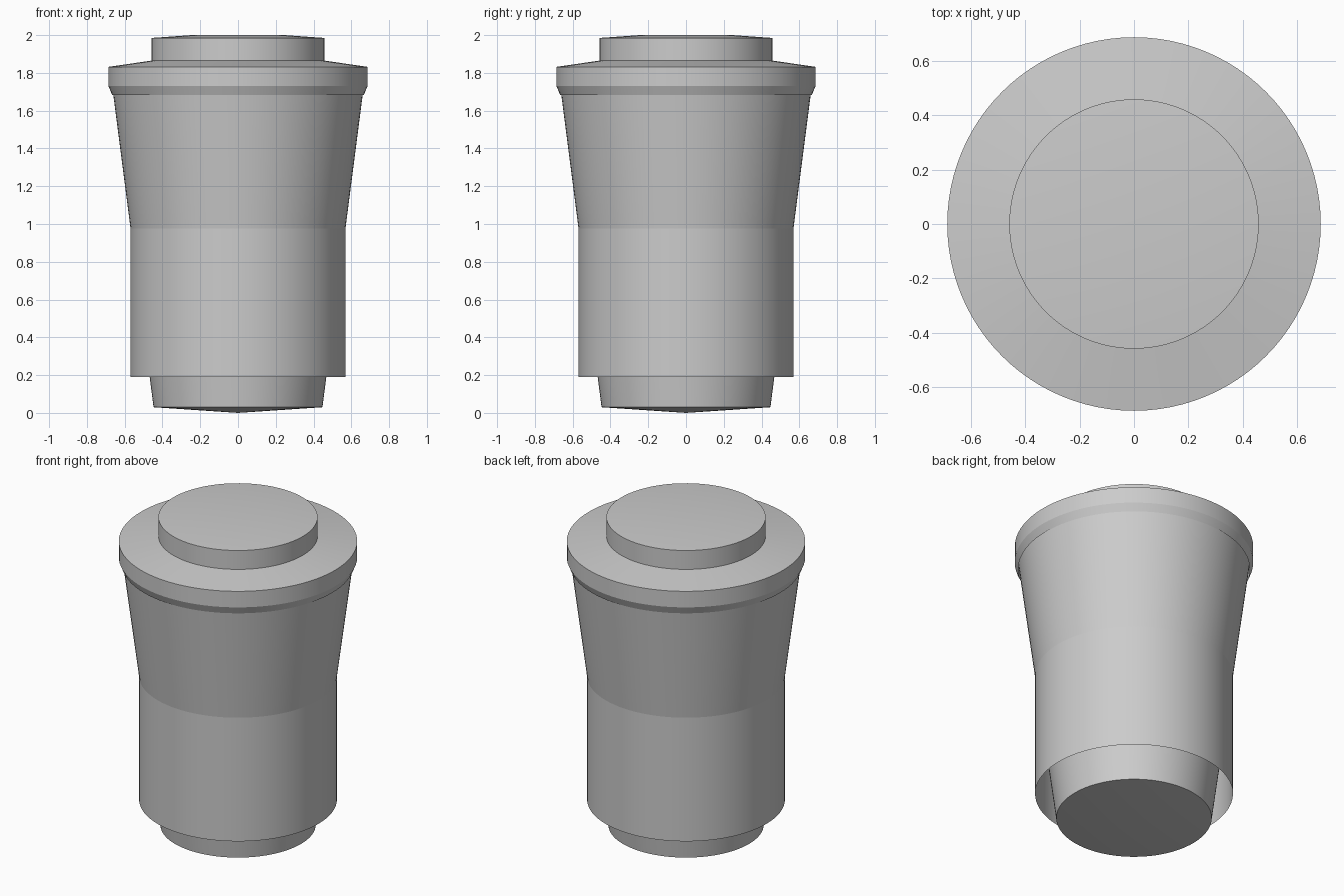
import bpy, bmesh, math

if "Cube" in bpy.data.objects:
    bpy.data.objects.remove(bpy.data.objects["Cube"])

SIDES = 96


def lathe(name, profile):
    """Revolve (radius, z) points about z; radius 0 makes a pole."""
    bm = bmesh.new()
    verts = [bm.verts.new((r, 0, z)) for r, z in profile]
    edges = [bm.edges.new(pair) for pair in zip(verts, verts[1:])]
    bmesh.ops.spin(bm, geom=verts + edges, cent=(0, 0, 0), axis=(0, 0, 1),
                   angle=math.tau, steps=SIDES, use_duplicate=False)
    bmesh.ops.remove_doubles(bm, verts=bm.verts, dist=0.0005)
    bmesh.ops.recalc_face_normals(bm, faces=bm.faces)
    # Open shells: make sure the walls face outward
    wall = max(bm.faces, key=lambda f: f.calc_area())
    c = wall.calc_center_median()
    if wall.normal.x * c.x + wall.normal.y * c.y < 0:
        bmesh.ops.reverse_faces(bm, faces=bm.faces)
    mesh = bpy.data.meshes.new(name)
    bm.to_mesh(mesh)
    bm.free()
    obj = bpy.data.objects.new(name, mesh)
    bpy.context.collection.objects.link(obj)
    bpy.ops.object.select_all(action='DESELECT')
    obj.select_set(True)
    bpy.context.view_layer.objects.active = obj
    bpy.ops.object.shade_smooth_by_angle(angle=math.radians(5))
    return obj


# Tapered cup with a shallow pointed base, running up into the lid
lathe("cup", [(0, 0), (0.447, 0.03), (0.661, 1.69), (0.667, 1.735)])

# Straight sleeve around the cup, open at the bottom
lathe("sleeve", [(0.569, 0.19), (0.569, 0.975)])

# Lid: flared lip, rim, sloped shoulder and raised crown
lathe("lid", [(0.666, 1.683), (0.686, 1.73), (0.686, 1.832), (0.458, 1.865),
              (0.458, 1.985), (0.245, 2.0), (0, 2.0)])
